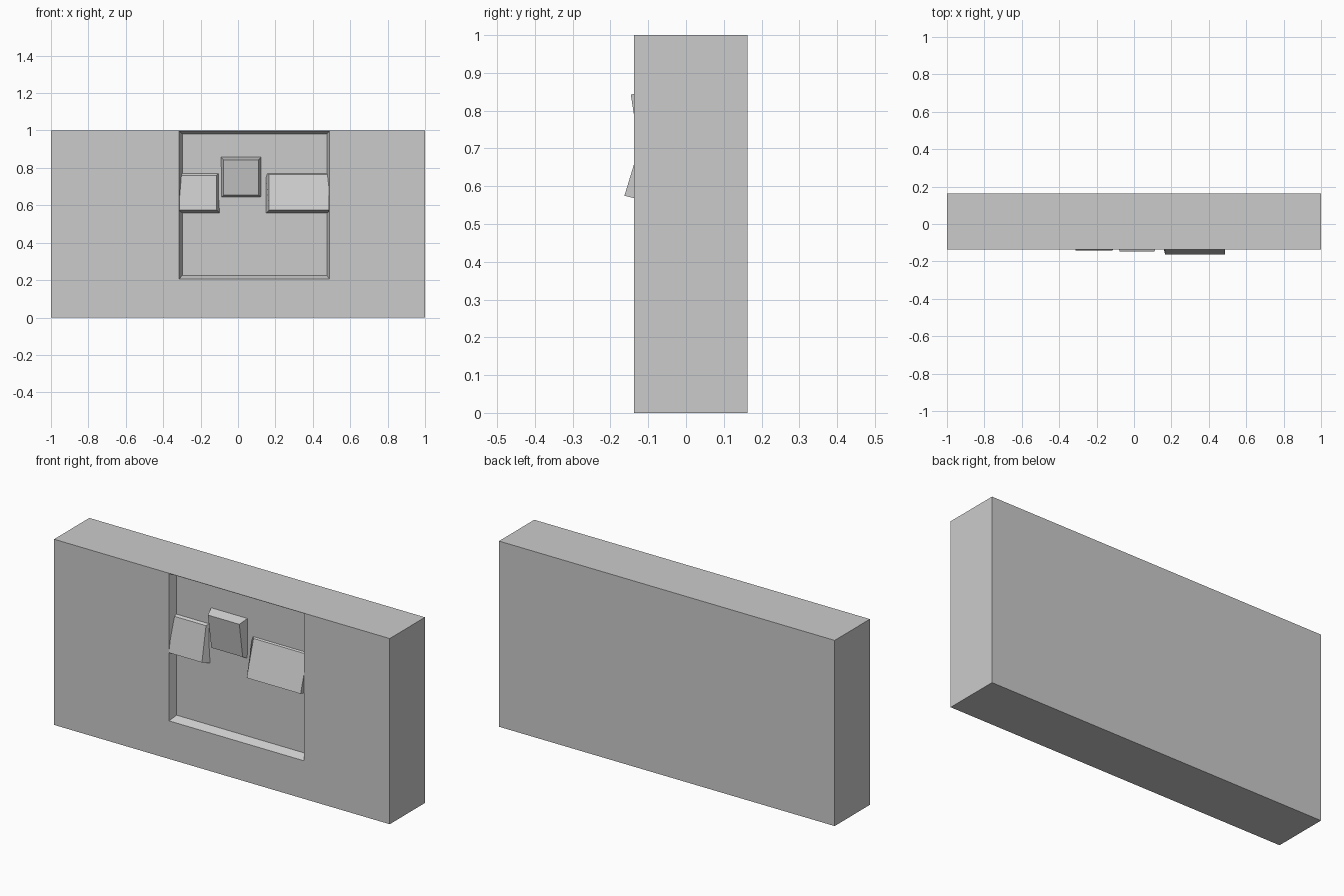
import bpy
import bmesh

cube = bpy.data.objects.get("Cube")
if cube:
    bpy.data.objects.remove(cube, do_unlink=True)

grey = bpy.data.materials.new("stone grey")
grey.use_nodes = True
colour = (0.6, 0.6, 0.6, 1)
grey.diffuse_color = colour
grey.node_tree.nodes["Principled BSDF"].inputs["Base Color"].default_value = colour

FRONT, BACK, FLOOR = -0.137, 0.163, -0.097


def loft(name, loops):
    """Join rectangles (x0, x1, z0, z1, y at bottom, y at top) into a closed solid."""
    bm = bmesh.new()
    rings = []
    for x0, x1, z0, z1, yb, yt in loops:
        corners = ((x0, yb, z0), (x1, yb, z0), (x1, yt, z1), (x0, yt, z1))
        rings.append([bm.verts.new(c) for c in corners])
    for a, b in zip(rings, rings[1:]):
        for i in range(4):
            j = (i + 1) % 4
            bm.faces.new((a[i], a[j], b[j], b[i]))
    bm.faces.new(rings[0][::-1])
    bm.faces.new(rings[-1])
    bmesh.ops.recalc_face_normals(bm, faces=bm.faces)
    mesh = bpy.data.meshes.new(name)
    bm.to_mesh(mesh)
    bm.free()
    mesh.materials.append(grey)
    obj = bpy.data.objects.new(name, mesh)
    bpy.context.collection.objects.link(obj)
    return obj


# Slab with a bevelled square recess reaching the top edge
loft("slab", [
    (-1, 1, 0, 1, BACK, BACK),
    (-1, 1, 0, 1, FRONT, FRONT),
    (-0.315, 0.49, 0.205, 0.998, FRONT, FRONT),
    (-0.298, 0.475, 0.225, 0.98, FLOOR, FLOOR),
])


# Tilted blocks standing on the recess floor, with sloping sides
def block(name, base, face, y_bottom, y_top):
    root = FLOOR + 0.01
    loft(name, [(*base, root, root), (*face, y_bottom, y_top)])


block("left_block", (-0.312, -0.095, 0.555, 0.777),
      (-0.312, -0.115, 0.575, 0.76), -0.143, -0.108)
block("middle_block", (-0.095, 0.127, 0.638, 0.862),
      (-0.077, 0.11, 0.655, 0.842), -0.117, -0.146)
block("right_block", (0.148, 0.487, 0.555, 0.777),
      (0.166, 0.487, 0.575, 0.765), -0.163, -0.105)
